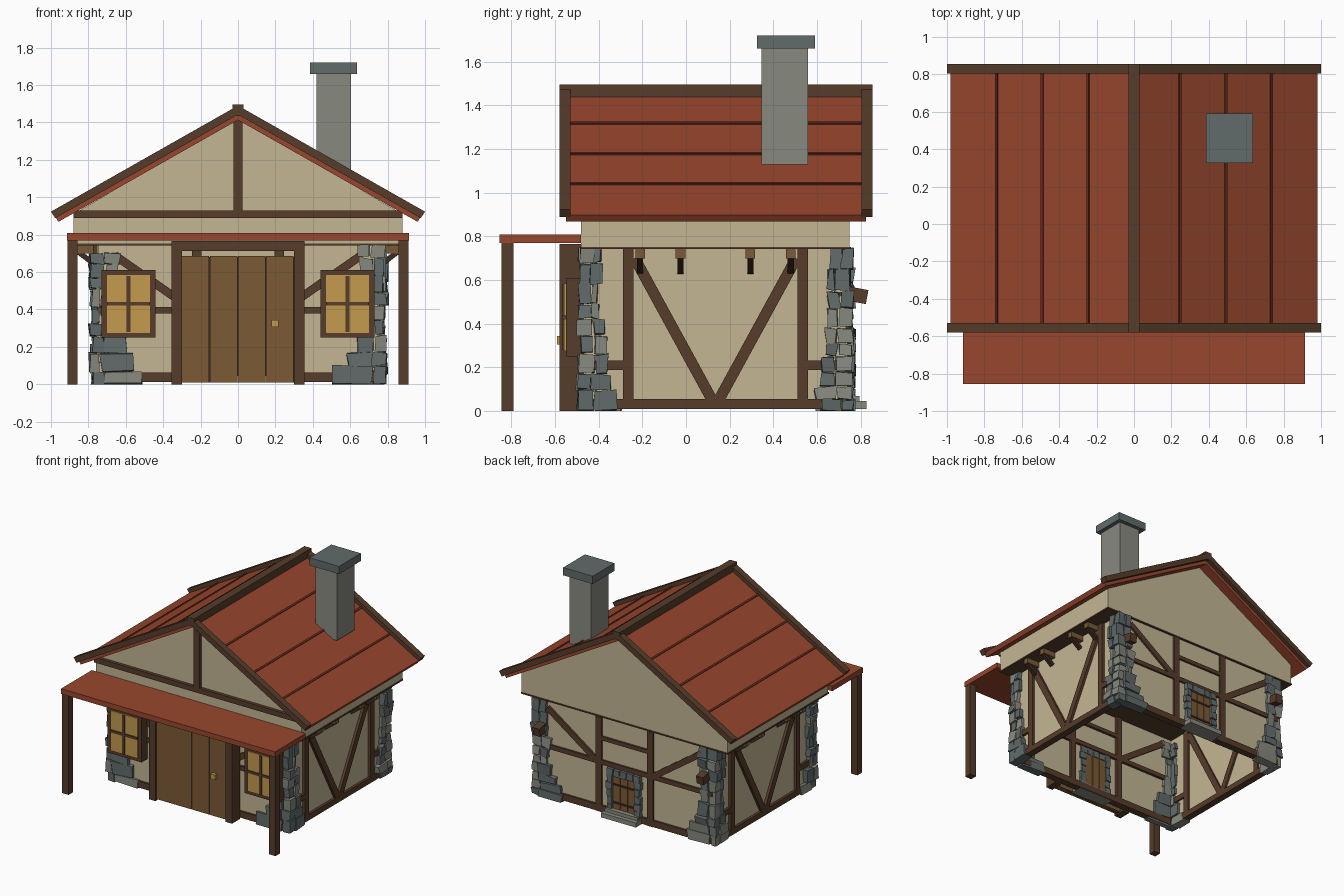
import bpy, bmesh, math, random

if "Cube" in bpy.data.objects:
    bpy.data.objects.remove(bpy.data.objects["Cube"])
random.seed(4)
YC = 0.135            # middle of the walls in y
WX, WY = 0.745, 0.595  # half sizes of the lower walls


def mat(name, hexcol):
    m = bpy.data.materials.new(name)
    c = [int(hexcol[i:i + 2], 16) / 255 for i in (0, 2, 4)]
    m.diffuse_color = [((v + 0.055) / 1.055) ** 2.4 for v in c] + [1]
    m.use_nodes = True
    m.node_tree.nodes["Principled BSDF"].inputs["Base Color"].default_value = m.diffuse_color
    return m


TIMBER, DARK = mat("timber", "563C2A"), mat("dark_timber", "3C2B1F")
PLANK, LIGHT = mat("plank", "7C5A35"), mat("light_timber", "7A5A38")
PLASTER, TILE = mat("plaster", "C4B694"), mat("roof_red", "98462D")
STONE, SLATE = mat("stone", "878A80"), mat("slate", "626B6B")
GLASS, SEAM = mat("lit_glass", "C49B4E"), mat("roof_seam", "6A2C1C")


def prism(pts, axis, a, b):
    """2D outline extruded from a to b along x or y; the outline is in the other two axes."""
    put = (lambda u, v, c: (c, u, v)) if axis == 'x' else (lambda u, v, c: (u, c, v))
    return [put(u, v, c) for c in (a, b) for u, v in pts]


def box(x0, x1, y0, y1, z0, z1):
    return prism([(x0, z0), (x1, z0), (x1, z1), (x0, z1)], 'y', y0, y1)


def bar(p, q, w, axis, a, b):
    """Straight timber of width w from p to q in the plane across the axis."""
    dx, dz = q[0] - p[0], q[1] - p[1]
    n = w / 2 / math.hypot(dx, dz)
    ox, oz = -dz * n, dx * n
    return prism([(p[0] - ox, p[1] - oz), (q[0] - ox, q[1] - oz),
                  (q[0] + ox, q[1] + oz), (p[0] + ox, p[1] + oz)], axis, a, b)


def rough(x0, x1, y0, y1, z0, z1, j=0.006):
    """Stone block with uneven corners."""
    r = lambda: random.uniform(-j, j)
    x0, x1, y0, y1 = min(x0, x1), max(x0, x1), min(y0, y1), max(y0, y1)
    return [(x + r(), y + r(), max(0, z + r())) for x, y, z in box(x0, x1, y0, y1, z0, z1)]


def make(name, material, solids):
    bm = bmesh.new()
    for s in solids:
        v = [bm.verts.new(c) for c in s]
        n = len(v) // 2
        bm.faces.new(v[:n])
        bm.faces.new(v[n:])
        for i in range(n):
            k = (i + 1) % n
            bm.faces.new((v[i], v[k], v[n + k], v[n + i]))
    bmesh.ops.recalc_face_normals(bm, faces=bm.faces)
    me = bpy.data.meshes.new(name)
    bm.to_mesh(me)
    bm.free()
    me.materials.append(material)
    ob = bpy.data.objects.new(name, me)
    bpy.context.collection.objects.link(ob)
    return ob


SIDES = (-1, 1)

# Lower walls (open underneath) and the jettied gable storey
make("lower_walls", PLASTER,
     [box(-WX, WX, YC + s * WY - 0.01, YC + s * WY + 0.01, 0.02, 0.75) for s in SIDES] +
     [box(s * WX - 0.01, s * WX + 0.01, YC - WY, YC + WY, 0.02, 0.75) for s in SIDES])
make("gable_storey", PLASTER, [prism([(-0.88, 0.75), (0.88, 0.75), (0.88, 0.91), (0, 1.425), (-0.88, 0.91)],
                                     'y', -0.48, 0.75)])
make("storey_plate", TIMBER, [box(-0.885, 0.885, -0.485, 0.755, 0.742, 0.752)])

# Timber framing of the front and back walls
frame = []
for s in SIDES:
    a, b = YC + s * 0.565, YC + s * 0.62
    frame += [bar((-0.75, 0.037), (0.75, 0.037), 0.05, 'y', a, b),
              bar((-0.75, 0.395), (0.75, 0.395), 0.035, 'y', a, b),
              bar((-0.22, 0.58), (0.22, 0.58), 0.03, 'y', a, b)]
    for m in SIDES:
        frame += [bar((m * 0.22, 0.01), (m * 0.22, 0.74), 0.05, 'y', a, b),
                  bar((m * 0.66, 0.69), (m * 0.23, 0.39), 0.045, 'y', a, b)]
make("end_wall_framing", TIMBER, frame)

# Timber framing of the two side walls
frame, joists, struts = [], [], []
for s in SIDES:
    a, b = s * 0.72, s * 0.775
    frame += [bar((-0.45, 0.032), (0.72, 0.032), 0.045, 'x', a, b)]
    for m in SIDES:
        y = YC + m * 0.4
        frame += [bar((y, 0.05), (y, 0.745), 0.048, 'x', a, b),
                  bar((YC + m * 0.37, 0.7), (YC + m * 0.015, 0.05), 0.05, 'x', a, b),
                  bar((y, 0.21), (YC + m * 0.59, 0.21), 0.042, 'x', a, b)]
    for y in (-0.21, -0.025, 0.295, 0.48):
        joists.append(box(s * 0.74, s * 0.865, y - 0.022, y + 0.022, 0.7, 0.742))
        struts.append(bar((s * 0.765, 0.64), (s * 0.85, 0.705), 0.028, 'y', y - 0.014, y + 0.014))
make("side_wall_framing", TIMBER, frame)
make("joist_ends", LIGHT, joists)
make("joist_struts", DARK, struts)
make("back_beam_ends", TIMBER, [bar((0.68, 0.55), (0.83, 0.522), 0.065, 'x', m * 0.67, m * 0.73) for m in SIDES])

# Rough stone corners
grey, blue = [], []
for sx in SIDES:
    for sy in SIDES:
        z = 0.0
        while z < 0.7:
            h = min(random.uniform(0.055, 0.105), 0.75 - z)
            if 0.75 - z - h < 0.045:
                h = 0.75 - z
            ox, oy = random.uniform(0.775, 0.795), random.uniform(0.615, 0.635)
            cx, cy = random.uniform(0.71, 0.74), random.uniform(0.55, 0.58)
            base = max(0, 0.24 - z) * 0.55
            fx = cx - random.uniform(0.05, 0.09) - base
            fy = cy - random.uniform(0.03, 0.07) - base * 0.4
            Y = lambda d: YC + sy * d
            t = z + h - 0.005
            blocks = [rough(sx * cx, sx * ox, Y(cy), Y(oy), z, t),
                      rough(sx * fx, sx * (cx - 0.005), Y(0.565), Y(oy + 0.005), z, t, 0.009),
                      rough(sx * 0.715, sx * (ox + 0.005), Y(fy), Y(cy - 0.005), z, t, 0.009)]
            for bl in blocks:
                (grey if random.random() < 0.4 else blue).append(bl)
            z += h
make("corner_stones_light", STONE, grey)
make("corner_stones_dark", SLATE, blue)

# Small stone-framed hatch in each end wall
surround, planks, steps = [], [], []
for s in SIDES:
    Y = lambda d: YC + s * d
    for i in range(5):
        z = 0.05 + i * 0.056
        for m in SIDES:
            surround.append(rough(m * 0.095, m * random.uniform(0.13, 0.15), Y(0.57), Y(0.64), z, z + 0.052, 0.004))
    for i in range(5):
        x = -0.14 + i * 0.056
        surround.append(rough(x, x + 0.052, Y(0.57), Y(0.64), 0.325, 0.375, 0.004))
    planks += [box(-0.095 + i * 0.064, -0.037 + i * 0.064, Y(0.575), Y(0.625), 0.05, 0.325) for i in range(3)]
    steps += [box(-0.15, 0.15, Y(0.57), Y(0.692), 0.01, 0.045), box(-0.14, 0.14, Y(0.57), Y(0.66), 0.045, 0.07)]
make("hatch_surrounds", SLATE, surround)
make("hatch_planks", PLANK, planks)
make("hatch_steps", STONE, steps)
make("hatch_straps", DARK, [box(-0.09, 0.09, YC + s * 0.62, YC + s * 0.63, z, z + 0.015)
                            for s in SIDES for z in (0.11, 0.25)])

# Big front door
make("door_frame", TIMBER, [box(m * 0.3275 - 0.0275, m * 0.3275 + 0.0275, -0.58, -0.48, 0, 0.715) for m in SIDES] +
     [box(-0.355, 0.355, -0.58, -0.48, 0.712, 0.765)])
make("door_planks", PLANK, [box(-0.3 + i * 0.15, -0.154 + i * 0.15, -0.565, -0.52, 0.01, 0.685) for i in range(4)])
make("door_backing", DARK, [box(-0.3, 0.3, -0.55, -0.53, 0.01, 0.68)])
make("door_knob", GLASS, [box(0.18, 0.217, -0.592, -0.56, 0.305, 0.343)])

# Front windows
wood, panes = [], []
for m in SIDES:
    c = m * 0.585
    for d in (-0.13, 0.13):
        wood.append(box(c + d - 0.015, c + d + 0.015, -0.55, -0.48, 0.25, 0.61))
    wood += [box(c - 0.145, c + 0.145, -0.55, -0.48, z, z + 0.03) for z in (0.25, 0.58)]
    wood += [box(c - 0.01, c + 0.01, -0.565, -0.5, 0.28, 0.58), box(c - 0.115, c + 0.115, -0.565, -0.5, 0.42, 0.44)]
    panes.append(box(c - 0.115, c + 0.115, -0.558, -0.49, 0.275, 0.585))
make("window_frames", TIMBER, wood)
make("window_panes", GLASS, panes)

# Porch
make("porch_roof", TILE, [box(-0.915, 0.915, -0.855, -0.48, 0.77, 0.81)])
make("porch_posts", TIMBER, [box(m * 0.885 - 0.0275, m * 0.885 + 0.0275, -0.845, -0.79, 0, 0.77) for m in SIDES])

# Front gable timbers
make("gable_beam", TIMBER, [box(-0.88, 0.88, -0.505, -0.47, 0.89, 0.93)])
make("king_post", TIMBER, [box(-0.025, 0.025, -0.505, -0.47, 0.93, 1.42)])

# Main roof: slabs, seams, barge boards and ridge
K = 0.567
line = lambda x, top: top - K * abs(x)
slabs, seams, barges = [], [], []
for m in SIDES:
    slabs.append(prism([(0, 1.455), (m * 0.98, line(0.98, 1.455)), (m * 0.96, line(0.96, 1.413)), (0, 1.413)],
                       'y', -0.55, 0.825))
    for x in (0.245, 0.49, 0.735):
        seams.append(bar((m * (x - 0.006), line(x - 0.006, 1.457)), (m * (x + 0.006), line(x + 0.006, 1.457)),
                         0.012, 'y', -0.53, 0.805))
    for y0, y1 in ((-0.58, -0.53), (0.805, 0.855)):
        barges.append(prism([(0, 1.49), (m * 1.0, line(1.0, 1.49)), (m * 0.977, line(0.977, 1.442)), (0, 1.442)],
                            'y', y0, y1))
make("roof_slabs", TILE, slabs)
make("roof_seams", SEAM, seams)
make("barge_boards", TIMBER, barges)
make("ridge_beam", TIMBER, [box(-0.03, 0.03, -0.58, 0.855, 1.435, 1.496)])

# Chimney
make("chimney", STONE, [box(0.42, 0.605, 0.345, 0.56, 1.13, 1.665)])
make("chimney_cap", SLATE, [box(0.385, 0.637, 0.325, 0.59, 1.66, 1.72)])
